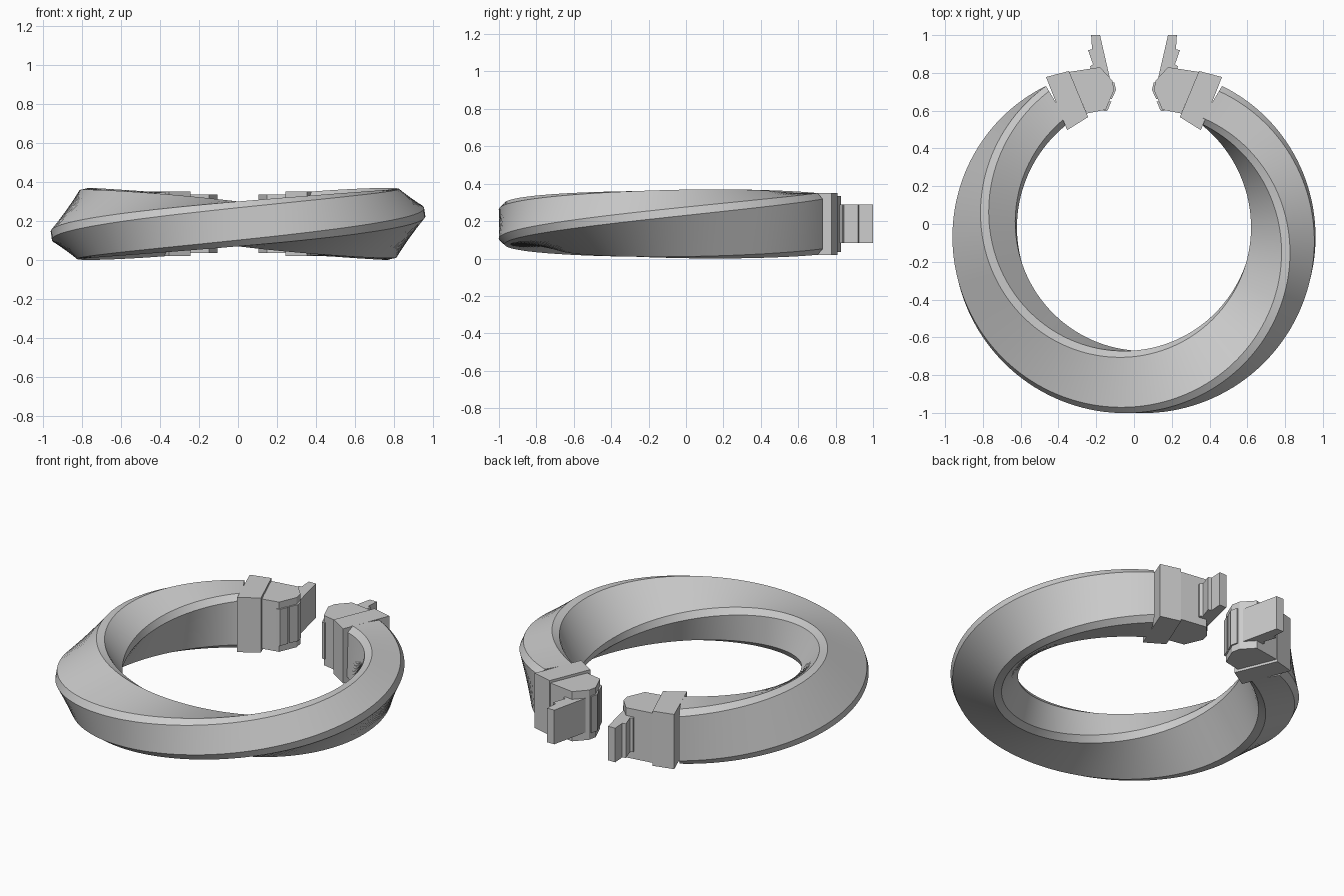
import bpy
import bmesh
import math

cube = bpy.data.objects.get("Cube")
if cube:
    bpy.data.objects.remove(cube, do_unlink=True)

MID_Z = 0.185

metal = bpy.data.materials.new("satin_grey")
metal.use_nodes = True
GREY = (0.6, 0.6, 0.6, 1)
metal.diffuse_color = GREY
metal.node_tree.nodes["Principled BSDF"].inputs["Base Color"].default_value = GREY


def finish(name, bm):
    """Turn a bmesh into a named grey object."""
    bmesh.ops.recalc_face_normals(bm, faces=bm.faces)
    mesh = bpy.data.meshes.new(name)
    bm.to_mesh(mesh)
    bm.free()
    mesh.materials.append(metal)
    obj = bpy.data.objects.new(name, mesh)
    bpy.context.collection.objects.link(obj)
    return obj


def prism(name, outline, half_height, side):
    """Extrude a plan outline evenly above and below the middle height."""
    bm = bmesh.new()
    base = [bm.verts.new((side * x, y, MID_Z - half_height)) for x, y in outline]
    face = bm.faces.new(base)
    top = bmesh.ops.extrude_face_region(bm, geom=[face])["geom"]
    verts = [v for v in top if isinstance(v, bmesh.types.BMVert)]
    bmesh.ops.translate(bm, verts=verts, vec=(0, 0, 2 * half_height))
    return finish(name, bm)


# Twisted band: chamfered rectangle swept round an open circle
def twisted_band(radius=0.79, centre_y=-0.045, end=math.radians(149), steps=128):
    a, b, c = 0.165, 0.115, 0.032
    quarter = [(a, b - c), (a - c, b)]
    section = quarter + [(-u, v) for u, v in reversed(quarter)]
    section += [(-u, -v) for u, v in section]
    bm = bmesh.new()
    rings = []
    for i in range(steps + 1):
        t = 2 * i / steps - 1
        angle, twist = t * end, t * math.pi / 2
        ring = []
        for u, v in section:
            r = radius + u * math.cos(twist) - v * math.sin(twist)
            z = MID_Z + u * math.sin(twist) + v * math.cos(twist)
            ring.append(bm.verts.new((r * math.sin(angle), centre_y - r * math.cos(angle), z)))
        rings.append(ring)
    n = len(section)
    for lower, upper in zip(rings, rings[1:]):
        for j in range(n):
            k = (j + 1) % n
            bm.faces.new((lower[j], lower[k], upper[k], upper[j]))
    bm.faces.new(rings[0])
    bm.faces.new(rings[-1])
    return finish("twisted_band", bm)


band = twisted_band()
bpy.ops.object.select_all(action="DESELECT")
band.select_set(True)
bpy.context.view_layer.objects.active = band
bpy.ops.object.shade_smooth_by_angle(angle=math.radians(25))

# Plan outlines of the clasp parts, for the +x end
COLLAR = [(0.466, 0.778), (0.344, 0.81), (0.243, 0.566), (0.354, 0.497)]
BLOCK = [(0.344, 0.805), (0.18, 0.83), (0.115, 0.76), (0.105, 0.71),
         (0.15, 0.605), (0.25, 0.585)]
PLATE = [(0.13, 0.75), (0.105, 0.75), (0.095, 0.71), (0.118, 0.66), (0.15, 0.69)]
LOWER_PLATE = [(0.12, 0.65), (0.14, 0.6), (0.16, 0.597), (0.17, 0.64)]
CLIP = [(0.18, 1.0), (0.227, 1.0), (0.222, 0.925), (0.243, 0.92), (0.217, 0.845),
        (0.232, 0.835), (0.22, 0.79), (0.125, 0.76)]

# Clasp halves, mirrored across the opening
for side, label in ((1, "left"), (-1, "right")):
    prism(label + "_collar", COLLAR, 0.165, side)
    prism(label + "_clasp_block", BLOCK, 0.15, side)
    prism(label + "_end_plate", PLATE, 0.11, side)
    prism(label + "_inner_plate", LOWER_PLATE, 0.11, side)
    prism(label + "_stepped_clip", CLIP, 0.103, side)
